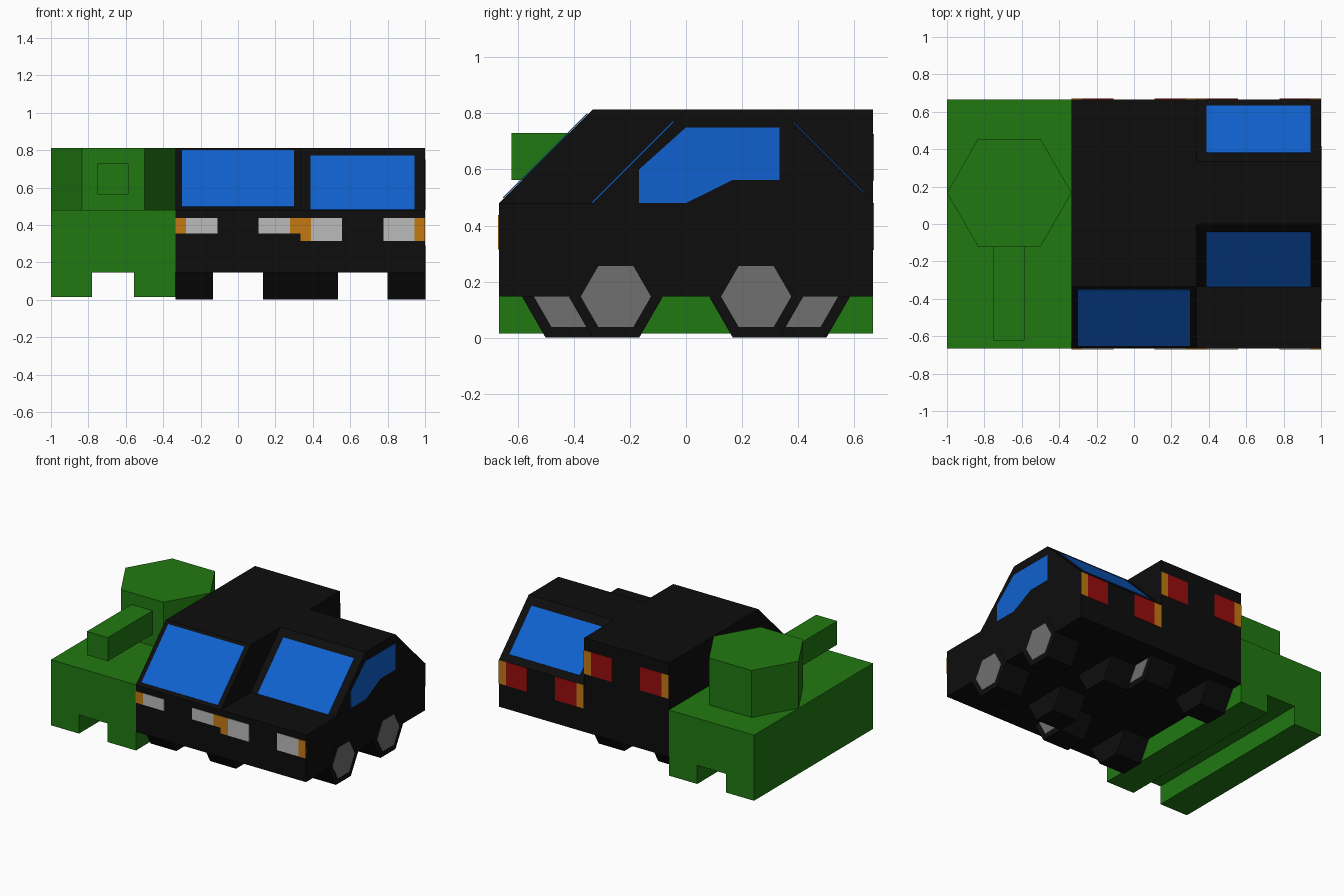
import bpy, bmesh, math

if "Cube" in bpy.data.objects:
    bpy.data.objects.remove(bpy.data.objects["Cube"])

COLOURS = {
    "black": (0.004, 0.004, 0.004, 1), "green": (0.015, 0.19, 0.006, 1),
    "blue": (0.005, 0.12, 0.62, 1), "red": (0.32, 0.004, 0.004, 1),
    "orange": (0.55, 0.19, 0.006, 1), "lamp": (0.50, 0.50, 0.50, 1),
    "hub": (0.16, 0.16, 0.16, 1),
}
MATS = {}
for key, col in COLOURS.items():
    MATS[key] = bpy.data.materials.new(key)
    MATS[key].diffuse_color = col

E = 0.003          # how far flush panels stand proud
T = 1 / 3          # third of a unit, the model's basic module
F, B = -2 * T, 2 * T   # front and back y


def prism(name, pts, lo, hi, colour, axis="x"):
    """Extrude a (y, z) profile along x, or an (x, y) profile along z."""
    bm = bmesh.new()
    place = (lambda p, t: (t, p[0], p[1])) if axis == "x" else (lambda p, t: (p[0], p[1], t))
    rings = [[bm.verts.new(place(p, t)) for p in pts] for t in (lo, hi)]
    bm.faces.new(rings[0])
    bm.faces.new(rings[1])
    for i in range(len(pts)):
        j = (i + 1) % len(pts)
        bm.faces.new((rings[0][i], rings[0][j], rings[1][j], rings[1][i]))
    bmesh.ops.recalc_face_normals(bm, faces=bm.faces)
    mesh = bpy.data.meshes.new(name)
    bm.to_mesh(mesh)
    bm.free()
    mesh.materials.append(MATS[colour])
    obj = bpy.data.objects.new(name, mesh)
    bpy.context.collection.objects.link(obj)
    return obj


def box(name, x0, x1, y0, y1, z0, z1, colour):
    return prism(name, [(y0, z0), (y1, z0), (y1, z1), (y0, z1)], x0, x1, colour)


def hexagon(u, v, r):
    return [(u + r * math.cos(a * math.pi / 3), v + r * math.sin(a * math.pi / 3)) for a in range(6)]


def slanted_window(name, x0, x1, a, b):
    """Glass lying on a slope between two (y, z) points."""
    s = E if b[0] < a[0] else -E
    prism(name, [a, b, (b[0] + s, b[1] + E), (a[0] + s, a[1] + E)], x0, x1, "blue")


def lights(name, cx, y, z0, z1, colour):
    """Lamp and orange indicator at both corners of a vehicle's end."""
    for s, side in ((-1, "left"), (1, "right")):
        for part, u0, u1, c in (("lamp", 0.11, 0.277, colour), ("indicator", 0.277, T, "orange")):
            x0, x1 = sorted((cx + s * u0, cx + s * u1))
            box(f"{name}_{part}_{side}", x0, x1, y - E, y + E, z0, z1, c)


def wheels(name, cx, offset):
    """Four hexagonal wheels with grey hubcaps on the outside."""
    for s, side in ((-1, "left"), (1, "right")):
        for y, end in ((-offset, "front"), (offset, "rear")):
            x0, x1 = sorted((cx + s * 0.133, cx + s * (T + E / 2)))
            prism(f"{name}_wheel_{end}_{side}", hexagon(y, 0.145, T / 2), x0, x1, "black")
            x0, x1 = sorted((cx + s * (T - 0.01), cx + s * (T + E)))
            prism(f"{name}_hubcap_{end}_{side}", hexagon(y, 0.147, 0.125), x0, x1, "hub")


# Tank: hull, tracks, turret and gun
box("tank_hull", -1, -T, F, B, 0.147, 0.48, "green")
box("tank_track_left", -1, -0.78, F, B, 0.015, 0.147, "green")
box("tank_track_right", -0.555, -T, F, B, 0.015, 0.147, "green")
prism("tank_turret", hexagon(-2 * T, 0.167, T), 0.48, 0.813, "green", axis="z")
box("tank_gun", -0.75, -0.585, -0.622, -0.1, 0.5625, 0.73, "green")

# Van: body with slanted nose, windscreen, lights and wheels
prism("van_body", [(F, 0.147), (B, 0.147), (B, 0.813), (-T, 0.813), (F, 0.48)], -T, T, "black")
slanted_window("van_windscreen", -0.3, 0.3, (-0.65, 0.497), (-0.35, 0.797))
lights("van_front", 0, F, 0.355, 0.437, "lamp")
lights("van_rear", 0, B, 0.56, 0.727, "red")
wheels("van", 0, 0.417)

# Car: bonnet, cabin with sloping ends, windows, lights and wheels
prism("car_body", [(F, 0.147), (B, 0.147), (B, 0.48), (T, 0.813), (0, 0.813), (-T, 0.48), (F, 0.48)],
      T, 1, "black")
slanted_window("car_windscreen", 0.388, 0.943, (-T, 0.48), (-0.043, 0.77))
slanted_window("car_rear_window", 0.388, 0.943, (0.63, 0.517), (0.38, 0.767))
side = [(-0.167, 0.48), (0, 0.48), (0.167, 0.563), (T, 0.563), (T, 0.75), (0, 0.75), (-0.167, 0.6)]
prism("car_side_window", side, 1 - E, 1 + E / 2, "blue")
lights("car_front", 2 * T, F, 0.315, 0.437, "lamp")
lights("car_rear", 2 * T, B, 0.313, 0.48, "red")
wheels("car", 2 * T, 0.25)

for m in bpy.data.materials:
    if m.users and not m.is_grease_pencil:
        m.use_nodes = True
        m.node_tree.nodes["Principled BSDF"].inputs["Base Color"].default_value = m.diffuse_color
